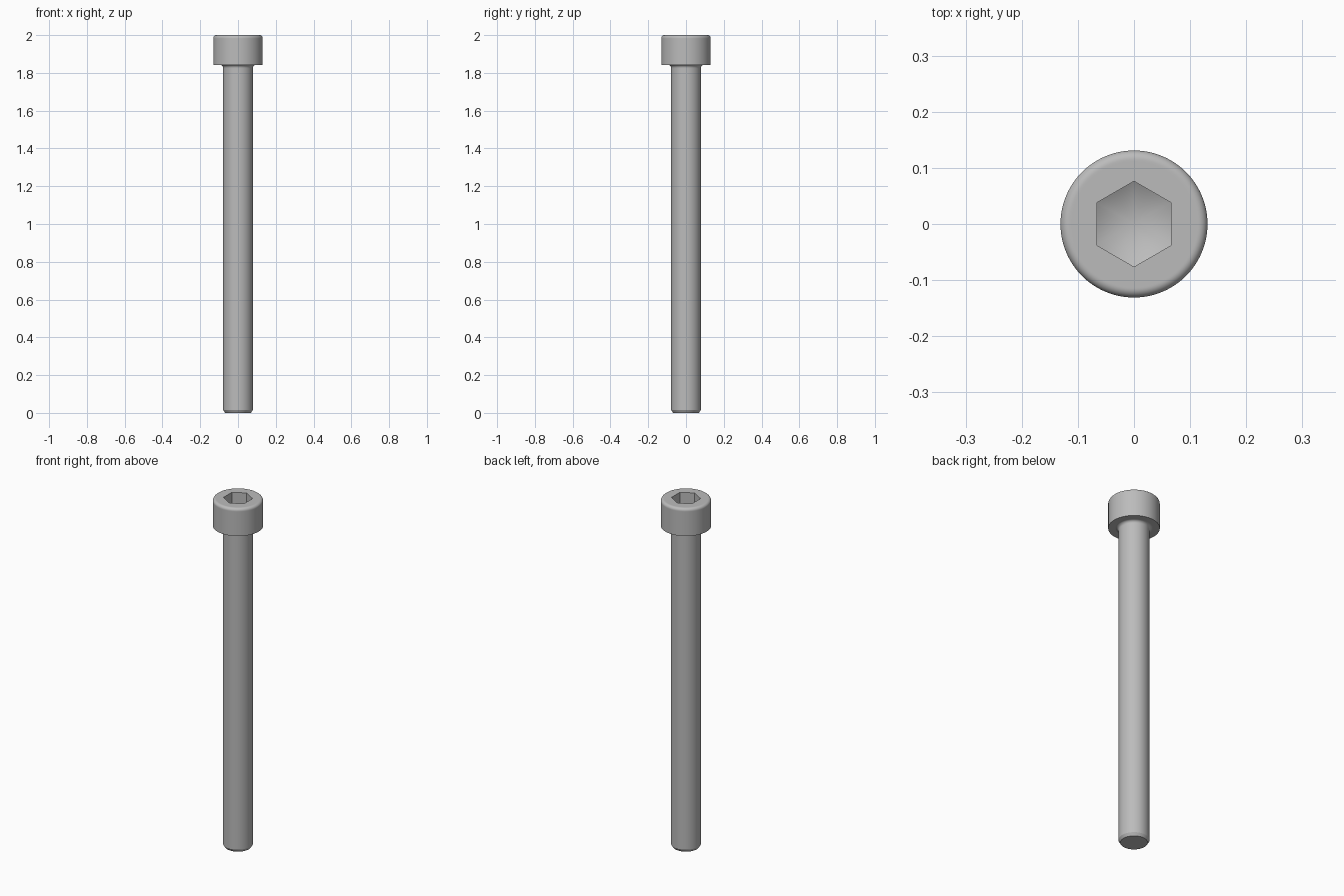
import bpy
import bmesh
from math import sin, cos, pi, radians

cube = bpy.data.objects.get("Cube")
if cube:
    bpy.data.objects.remove(cube)

SEGMENTS = 96
SHANK_R, HEAD_R, ROUND = 0.079, 0.131, 0.016
HEAD_Z, TOP_Z = 1.842, 2.0
FLAT, SOCKET_DEPTH, CONE_SLOPE = 0.066, 0.079, 0.577

steel = bpy.data.materials.new("steel grey")
steel.use_nodes = True
steel.diffuse_color = (0.5, 0.5, 0.5, 1)
steel.node_tree.nodes["Principled BSDF"].inputs["Base Color"].default_value = (0.5, 0.5, 0.5, 1)


def circle(radius, z):
    return lambda a: (radius, z)


def hexagon(a):
    """Radius of the hexagon at angle a, with flats facing +x and -x."""
    return FLAT / cos((a + pi / 6) % (pi / 3) - pi / 6)


def socket_rim(a):
    return hexagon(a), TOP_Z


def socket_floor(a):
    r = hexagon(a)
    return r, TOP_Z - SOCKET_DEPTH - (FLAT - r) * CONE_SLOPE


def loft(name, rings, start=None, tip=None):
    """Join rings of points into a skin, with optional centre points at its ends."""
    bm = bmesh.new()
    loops = []
    for ring in rings:
        loop = []
        for i in range(SEGMENTS):
            a = 2 * pi * i / SEGMENTS
            r, z = ring(a)
            loop.append(bm.verts.new((r * cos(a), r * sin(a), z)))
        loops.append(loop)
    for low, high in zip(loops, loops[1:]):
        for i in range(SEGMENTS):
            j = (i + 1) % SEGMENTS
            bm.faces.new((low[i], low[j], high[j], high[i]))
    if start is not None:
        bm.faces.new(loops[0][::-1])
    if tip is not None:
        centre = bm.verts.new((0, 0, tip))
        for i in range(SEGMENTS):
            bm.faces.new((loops[-1][i], loops[-1][(i + 1) % SEGMENTS], centre))
    mesh = bpy.data.meshes.new(name)
    bm.to_mesh(mesh)
    bm.free()
    mesh.materials.append(steel)
    obj = bpy.data.objects.new(name, mesh)
    bpy.context.collection.objects.link(obj)
    bpy.ops.object.select_all(action="DESELECT")
    obj.select_set(True)
    bpy.context.view_layer.objects.active = obj
    bpy.ops.object.shade_smooth_by_angle(angle=radians(25))
    return obj


quarter = [i * pi / 16 for i in range(9)]

# Shank: chamfered end, straight body and a flared fillet under the head
fillet = [circle(SHANK_R + ROUND * (1 - cos(t)), HEAD_Z - ROUND * (1 - sin(t))) for t in quarter]
loft("shank", [circle(SHANK_R - 0.01, 0), circle(SHANK_R, 0.016),
               circle(SHANK_R, HEAD_Z - ROUND - 0.004)] + fillet, start=0)

# Head: flat underside, cylinder, rounded top edge and hexagonal socket with conical floor
edge = HEAD_R - ROUND
rounding = [circle(edge + ROUND * cos(t), TOP_Z - ROUND * (1 - sin(t))) for t in quarter]
loft("socket_head", [circle(SHANK_R + ROUND, HEAD_Z), circle(HEAD_R, HEAD_Z),
                     circle(HEAD_R, TOP_Z - ROUND - 0.003)] + rounding
     + [circle(edge - 0.003, TOP_Z), socket_rim, socket_floor],
     tip=TOP_Z - SOCKET_DEPTH - FLAT * CONE_SLOPE)
